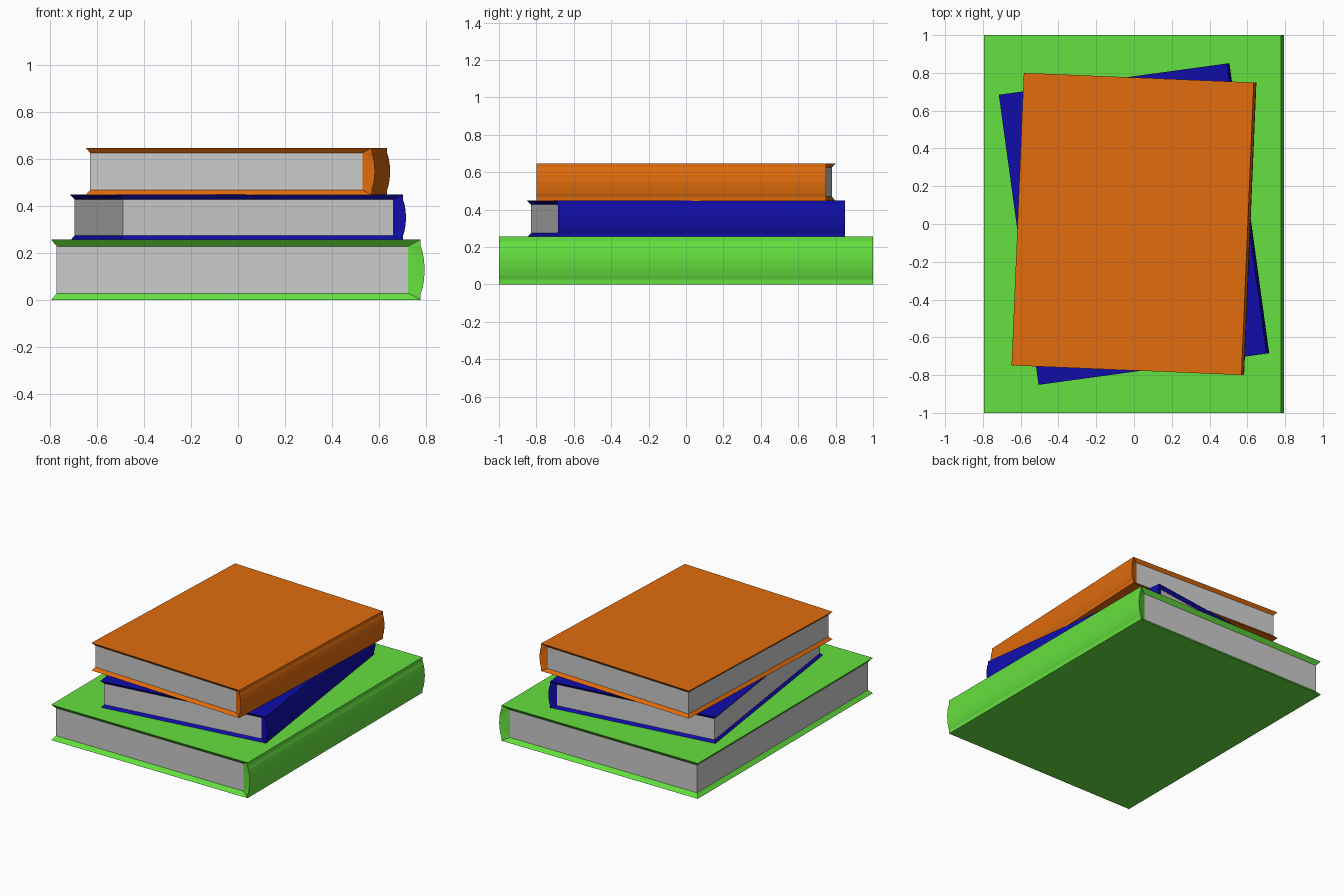
import bpy, bmesh, math

if "Cube" in bpy.data.objects:
    bpy.data.objects.remove(bpy.data.objects["Cube"])

# Lower half of the spine outline on the largest book: (x, height fraction)
HALF = [(0.777, 0.0), (0.778, 0.105), (0.786, 0.2), (0.792, 0.33), (0.795, 0.5)]
SPINE = HALF + [(x, 1 - f) for x, f in reversed(HALF[:-1])]


def make_material(name, color):
    mat = bpy.data.materials.new(name)
    mat.diffuse_color = (*color, 1)
    mat.use_nodes = True
    mat.node_tree.nodes["Principled BSDF"].inputs["Base Color"].default_value = mat.diffuse_color
    return mat


def make_book(name, color, scale, z, height, angle):
    bm = bmesh.new()
    lip = 0.028 * scale
    ends = []
    for side in (-1, 1):
        y = side * scale
        yp = side * (scale - 0.025 * scale)
        # Outer cover outline: fore edge bottom, spine curve, fore edge top
        outline = [(-0.795, 0.0)] + SPINE + [(-0.795, 1.0)]
        outer = [bm.verts.new((x * scale, y, f * height)) for x, f in outline]
        # Recessed page corners
        inner = [bm.verts.new((x * scale, yp, pz)) for x, pz in
                 ((-0.772, lip), (0.725, lip), (0.725, height - lip), (-0.772, height - lip))]
        ends.append((outer, inner))

    pages = []
    for outer, inner in ends:
        a, b, c, d = inner
        pages.append(bm.faces.new(inner))
        bm.faces.new((outer[0], outer[1], b, a))       # lower cover lip
        bm.faces.new((outer[-1], outer[-2], c, d))     # upper cover lip
        # End of the spine as a fan
        mid = 1 + len(SPINE) // 2
        for i in range(1, len(SPINE)):
            bm.faces.new((outer[i], outer[i + 1], b if i < mid else c))
        bm.faces.new((outer[mid], b, c))

    # Boards and spine join the two outlines
    (o0, p0), (o1, p1) = ends
    for i in range(len(o0) - 1):
        bm.faces.new((o0[i], o0[i + 1], o1[i + 1], o1[i]))
    # Fore edge: pages between the two lips
    pages.append(bm.faces.new((p0[0], p0[3], p1[3], p1[0])))
    bm.faces.new((o0[0], p0[0], p1[0], o1[0]))
    bm.faces.new((o0[-1], p0[3], p1[3], o1[-1]))
    for f in pages:
        f.material_index = 1
    bmesh.ops.recalc_face_normals(bm, faces=bm.faces[:])

    mesh = bpy.data.meshes.new(name)
    bm.to_mesh(mesh)
    bm.free()
    mesh.materials.append(make_material(name + "_cover", color))
    mesh.materials.append(paper)
    obj = bpy.data.objects.new(name, mesh)
    obj.location.z = z
    obj.rotation_euler.z = math.radians(angle)
    bpy.context.collection.objects.link(obj)


paper = make_material("paper", (0.6, 0.6, 0.6))

# Stack from bottom to top
make_book("bottom_book", (0.13, 0.75, 0.05), 1.0, 0.0, 0.256, 0)
make_book("middle_book", (0.005, 0.004, 0.40), 0.775, 0.252, 0.196, 7.8)
make_book("top_book", (0.75, 0.15, 0.004), 0.775, 0.447, 0.2, -2.4)
